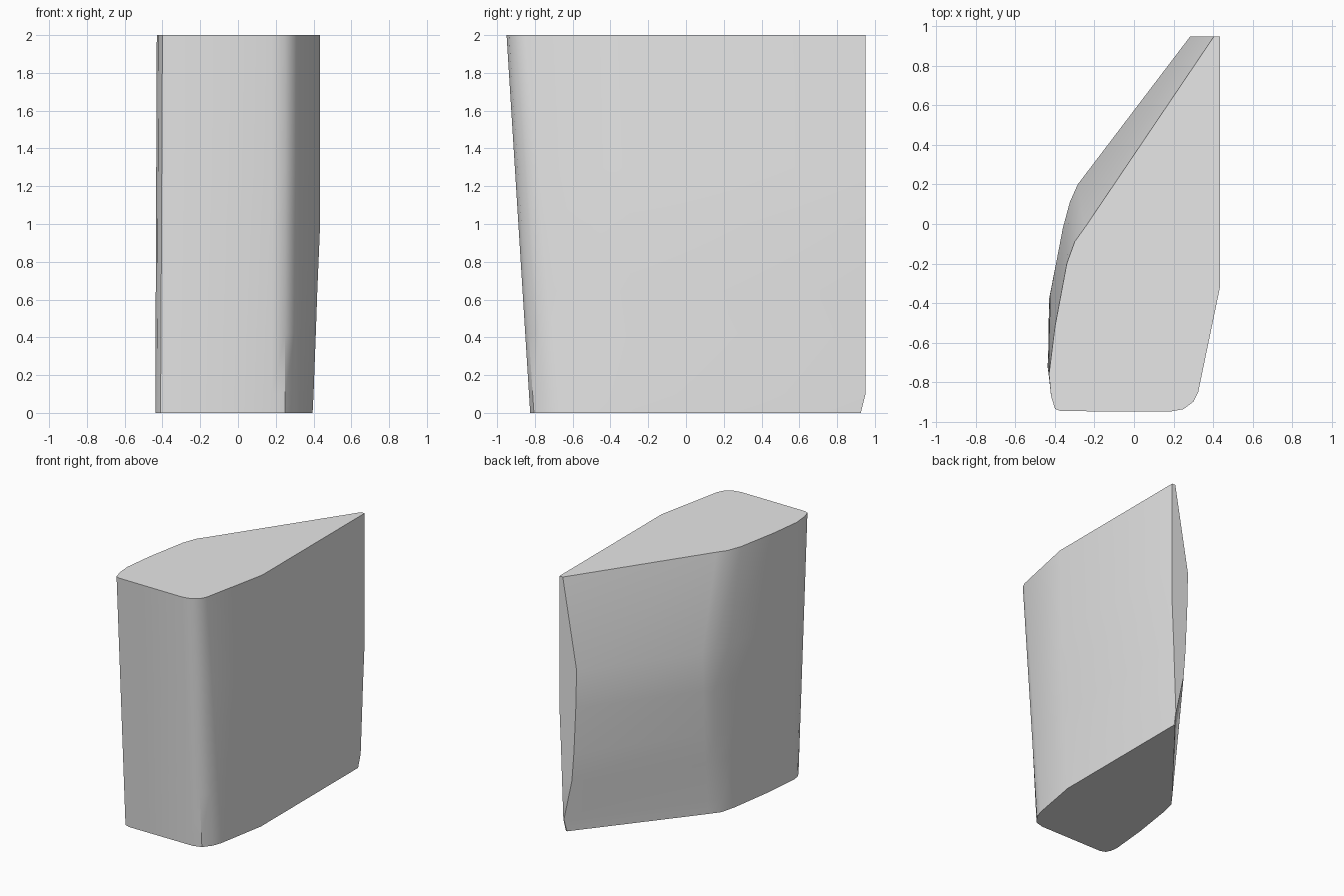
import bpy
import bmesh
from math import radians

default_cube = bpy.data.objects.get("Cube")
if default_cube:
    bpy.data.objects.remove(default_cube, do_unlink=True)


def make_material(name, color):
    material = bpy.data.materials.new(name)
    material.use_nodes = True
    material.diffuse_color = color
    material.node_tree.nodes["Principled BSDF"].inputs["Base Color"].default_value = color
    return material


def mix(first, second, factor):
    return first + (second - first) * factor


def sample(keys, height):
    """Interpolate a list of (height, values) pairs linearly."""
    for (low, start), (high, end) in zip(keys, keys[1:]):
        if height <= high:
            factor = (height - low) / (high - low)
            return [mix(a, b, factor) for a, b in zip(start, end)]
    return keys[-1][1]


def sample_points(profiles, height):
    """Interpolate a whole outline of (x, y) points."""
    flat_keys = [(level, [value for point in outline for value in point])
                 for level, outline in profiles]
    values = sample(flat_keys, height)
    return list(zip(values[::2], values[1::2]))


# Narrow back face: outer x, inner x and y at each height
back_keys = [
    (0, (.395, .385, .925)),
    (.1, (.4, .395, .95)),
    (.42, (.412, .326, .95)),
    (.65, (.42, .308, .95)),
    (1, (.435, .292, .95)),
    (1.3, (.435, .285, .95)),
    (2, (.435, .405, .95)),
]

# Bulging slanted side, from the back to the front
bulge_profiles = [
    (0, [(-.27, .11), (-.33, .03), (-.36, -.09), (-.41, -.42)]),
    (.65, [(-.285, .18), (-.325, .09), (-.365, -.05), (-.43, -.38)]),
    (1.3, [(-.285, .2), (-.325, .11), (-.36, -.02), (-.425, -.36)]),
    (2, [(-.25, -.02), (-.3, -.09), (-.34, -.2), (-.4, -.52)]),
]

# Leaning front with rounded corners, then the start of the flat side
front_profiles = [
    (0, [(-.438, -.72), (-.43, -.77), (-.41, -.81), (-.37, -.825),
         (.18, -.825), (.25, -.805), (.3, -.74), (.325, -.67)]),
    (2, [(-.43, -.76), (-.42, -.87), (-.4, -.935), (-.37, -.947),
         (.18, -.95), (.25, -.937), (.3, -.9), (.325, -.85)]),
]


def section(height):
    outer, inner, back = sample(back_keys, height)
    side_start = mix(-.28, -.32, height / 2)
    outline = [(outer, back), (inner, back)]
    outline += sample_points(bulge_profiles, height)
    outline += sample_points(front_profiles, height)
    outline.append((outer, side_start))
    return outline


# Loft the sections into one closed block
bm = bmesh.new()
rings = []
for height, _ in back_keys:
    rings.append([bm.verts.new((x, y, height)) for x, y in section(height)])

for lower, upper in zip(rings, rings[1:]):
    for i in range(len(lower)):
        j = (i + 1) % len(lower)
        bm.faces.new((lower[i], lower[j], upper[j], upper[i]))
bm.faces.new(rings[0])
bm.faces.new(rings[-1])
bmesh.ops.recalc_face_normals(bm, faces=bm.faces)

mesh = bpy.data.meshes.new("tapered_block")
bm.to_mesh(mesh)
bm.free()
block = bpy.data.objects.new("tapered_block", mesh)
bpy.context.collection.objects.link(block)
mesh.materials.append(make_material("light grey", (.8, .8, .8, 1)))

# Smooth sides, crisp rims
bpy.ops.object.select_all(action="DESELECT")
block.select_set(True)
bpy.context.view_layer.objects.active = block
bpy.ops.object.shade_smooth_by_angle(angle=radians(35))
